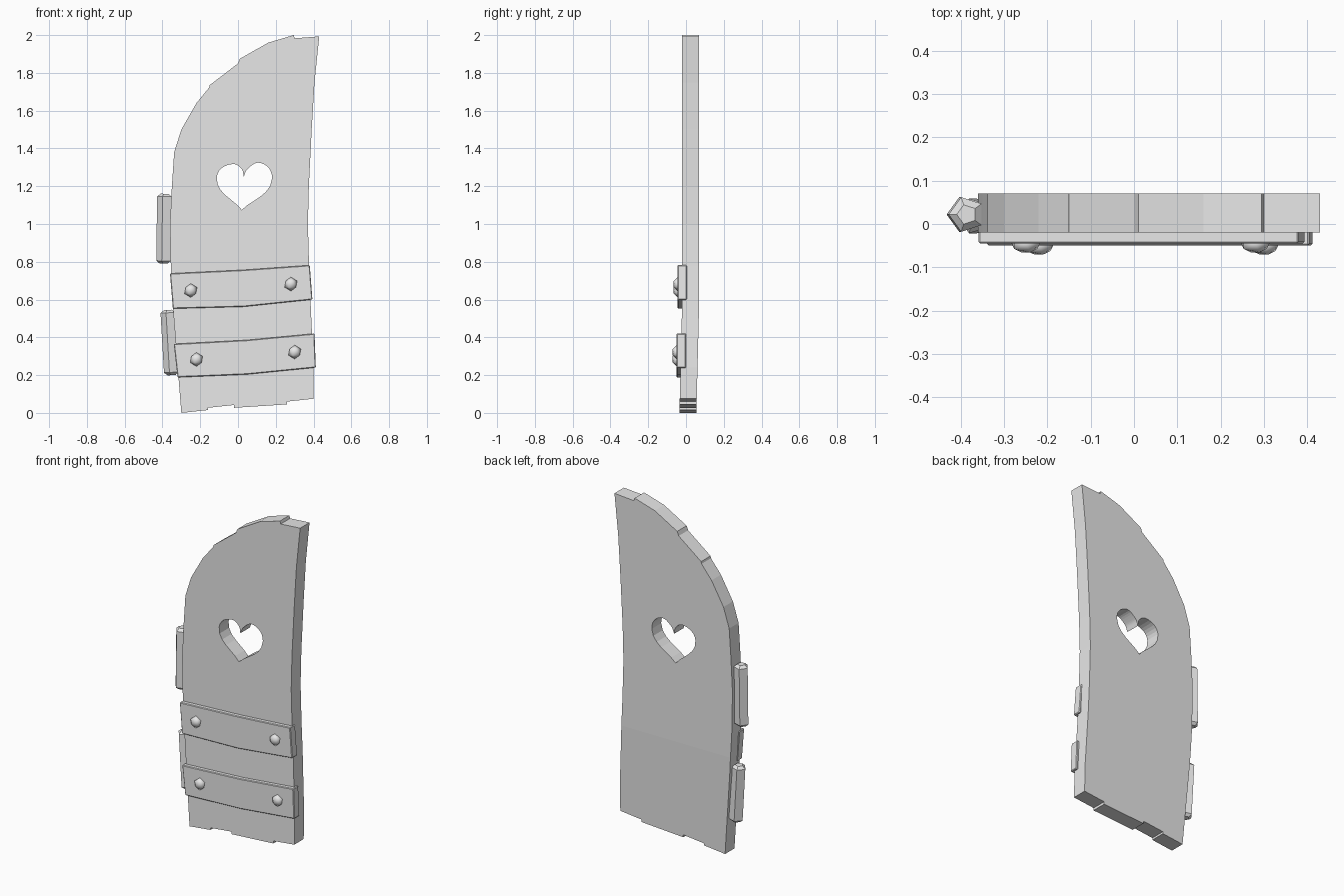
import bpy, bmesh, math
from mathutils import Matrix, Vector

if "Cube" in bpy.data.objects:
    bpy.data.objects.remove(bpy.data.objects["Cube"])

grey = bpy.data.materials.new("plain grey")
grey.use_nodes = True
grey.diffuse_color = (0.8, 0.8, 0.8, 1)
grey.node_tree.nodes["Principled BSDF"].inputs["Base Color"].default_value = (0.8, 0.8, 0.8, 1)


def add_object(name, bm):
    bmesh.ops.recalc_face_normals(bm, faces=bm.faces)
    mesh = bpy.data.meshes.new(name)
    bm.to_mesh(mesh)
    bm.free()
    mesh.materials.append(grey)
    obj = bpy.data.objects.new(name, mesh)
    bpy.context.collection.objects.link(obj)
    return obj


def bevel(obj, width, angle, segments=1):
    mod = obj.modifiers.new("bevel", "BEVEL")
    mod.width = width
    mod.segments = segments
    mod.limit_method = "ANGLE"
    mod.angle_limit = math.radians(angle)


# Door leaf: stepped plank ends, curved top, heart-shaped hole
outline = [
    (-0.30, 0.0), (-0.16, 0.015), (-0.16, 0.027), (-0.02, 0.042), (-0.02, 0.027),
    (0.26, 0.045), (0.26, 0.06), (0.40, 0.075),
    (0.40, 0.24), (0.388, 0.5), (0.376, 0.78), (0.37, 1.0), (0.375, 1.2),
    (0.39, 1.5), (0.405, 1.75), (0.43, 1.993),
    (0.30, 1.983), (0.295, 2.0), (0.16, 1.96), (0.01, 1.875), (0.0, 1.85),
    (-0.15, 1.735), (-0.153, 1.722), (-0.22, 1.64), (-0.30, 1.50), (-0.338, 1.38),
    (-0.35, 1.2), (-0.36, 1.0), (-0.355, 0.74), (-0.34, 0.5), (-0.32, 0.25)]
heart = [
    (0.02, 1.075), (0.18, 1.24), (0.12, 1.323), (0.05, 1.29),
    (0.03, 1.25), (0.02, 1.29), (-0.03, 1.317), (-0.112, 1.25)]

curve = bpy.data.curves.new("door_profile", "CURVE")
curve.dimensions = "2D"
curve.fill_mode = "BOTH"
curve.extrude = 0.045
curve.resolution_u = 6
edge = curve.splines.new("POLY")
edge.points.add(len(outline) - 1)
for point, (x, z) in zip(edge.points, outline):
    point.co = (x, z, 0, 1)
edge.use_cyclic_u = True
hole = curve.splines.new("BEZIER")
hole.bezier_points.add(len(heart) - 1)
for i, (point, (x, z)) in enumerate(zip(hole.bezier_points, heart)):
    point.co = (x, z, 0)
    kind = "VECTOR" if i in (0, 4) else "AUTO"
    point.handle_left_type = point.handle_right_type = kind
hole.use_cyclic_u = True

profile = bpy.data.objects.new("door_profile", curve)
bpy.context.collection.objects.link(profile)
bpy.context.view_layer.update()
graph = bpy.context.evaluated_depsgraph_get()
flat = bpy.data.meshes.new_from_object(profile.evaluated_get(graph))
bm = bmesh.new()
bm.from_mesh(flat)
bpy.data.objects.remove(profile)
bpy.data.meshes.remove(flat)
bmesh.ops.remove_doubles(bm, verts=bm.verts, dist=0.0005)
bm.transform(Matrix.Translation((0, 0.025, 0)) @ Matrix.Rotation(math.pi / 2, 4, "X"))

# The foot of the door bends slightly forward
for z in (0.2, 0.4, 0.6):
    bmesh.ops.bisect_plane(bm, geom=bm.verts[:] + bm.edges[:] + bm.faces[:],
                           plane_co=(0, 0, z), plane_no=(0, 0, 1))
for v in bm.verts:
    v.co.y -= 0.015 * max(0, 0.6 - v.co.z) / 0.6
for f in bm.faces:
    f.smooth = False
add_object("door_leaf", bm)


# Cross straps with their studs
def strap(name, corners, front):
    bm = bmesh.new()
    face = bm.faces.new([bm.verts.new((x, front, z)) for x, z in corners])
    side = bmesh.ops.extrude_face_region(bm, geom=[face])
    for v in side["geom"]:
        if isinstance(v, bmesh.types.BMVert):
            v.co.y += 0.05
    bevel(add_object(name, bm), 0.004, 60)


def stud(name, x, z, front):
    bm = bmesh.new()
    bmesh.ops.create_icosphere(bm, subdivisions=1, radius=0.037)
    bm.transform(Matrix.Translation((x, front, z)) @ Matrix.Diagonal((1, 0.65, 1, 1)))
    for f in bm.faces:
        f.smooth = True
    add_object(name, bm)


strap("upper_strap", [(-0.36, 0.738), (-0.345, 0.552), (0.03, 0.562), (0.394, 0.6),
                      (0.38, 0.782), (0.03, 0.757)], -0.045)
strap("lower_strap", [(-0.34, 0.365), (-0.32, 0.188), (0.05, 0.204), (0.412, 0.24),
                      (0.405, 0.42), (0.05, 0.386)], -0.05)
stud("upper_right_stud", -0.25, 0.648, -0.045)
stud("upper_left_stud", 0.28, 0.682, -0.045)
stud("lower_right_stud", -0.22, 0.283, -0.05)
stud("lower_left_stud", 0.30, 0.322, -0.05)


# Five-sided hinge barrels on the right edge
def hinge(name, bottom, top):
    bottom, top = Vector(bottom), Vector(top)
    axis = top - bottom
    bm = bmesh.new()
    bmesh.ops.create_cone(bm, cap_ends=True, segments=5, radius1=0.042, radius2=0.042,
                          depth=axis.length)
    tilt = Matrix.Rotation(math.atan2(axis.x, axis.z), 4, "Y")
    bm.transform(Matrix.Translation((bottom + top) / 2) @ tilt
                 @ Matrix.Rotation(math.pi / 2, 4, "Z"))
    bevel(add_object(name, bm), 0.015, 80)


hinge("upper_hinge", (-0.391, 0.022, 0.79), (-0.386, 0.022, 1.16))
hinge("lower_hinge", (-0.349, 0.015, 0.2), (-0.369, 0.022, 0.545))
